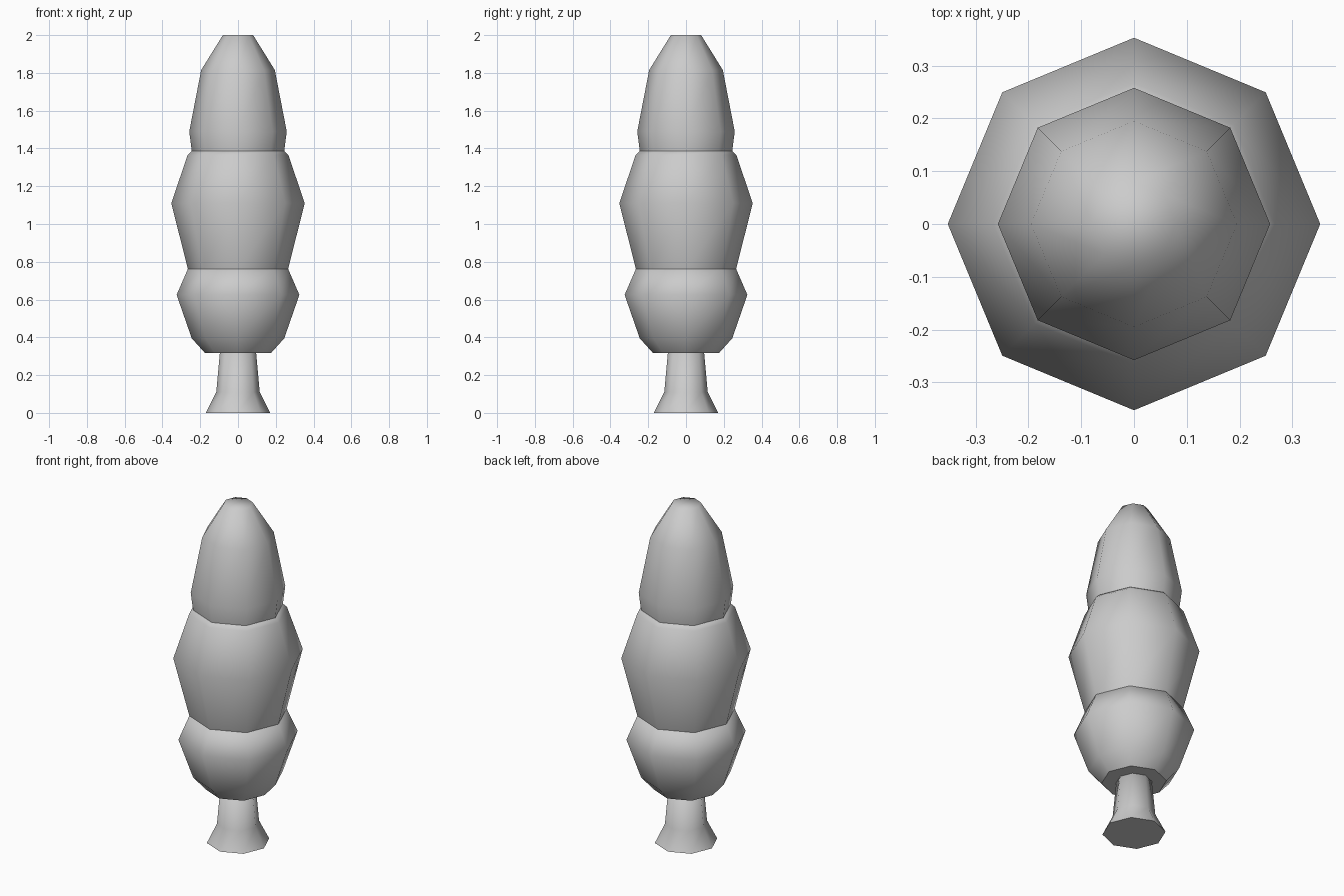
import bpy, bmesh
from math import cos, sin, pi

if "Cube" in bpy.data.objects:
    bpy.data.objects.remove(bpy.data.objects["Cube"])

SIDES = 8


def lathe(name, profile):
    """Closed eight-sided solid from (radius, height) points, smooth with a crisp base."""
    bm = bmesh.new()
    rings = [[bm.verts.new((r * cos(2 * pi * i / SIDES), r * sin(2 * pi * i / SIDES), z))
              for i in range(SIDES)] for r, z in profile]
    for low, high in zip(rings, rings[1:]):
        for i in range(SIDES):
            j = (i + 1) % SIDES
            bm.faces.new((low[i], low[j], high[j], high[i]))
    base = bm.faces.new(rings[0][::-1])
    bm.faces.new(rings[-1])
    for f in bm.faces:
        f.smooth = True
    for e in base.edges:
        e.smooth = False
    mesh = bpy.data.meshes.new(name)
    bm.to_mesh(mesh)
    bm.free()
    obj = bpy.data.objects.new(name, mesh)
    bpy.context.collection.objects.link(obj)
    return obj


# Flared trunk, running up into the foliage
lathe("trunk", [(0.17, 0), (0.115, 0.11), (0.095, 0.33)])

# Three stacked foliage tiers, each seated on the one below
lathe("lower_foliage", [(0.175, 0.317), (0.245, 0.395), (0.325, 0.625), (0.262, 0.77)])
lathe("middle_foliage", [(0.265, 0.76), (0.353, 1.11), (0.267, 1.365), (0.235, 1.395)])
lathe("upper_foliage", [(0.245, 1.387), (0.258, 1.49), (0.195, 1.815), (0.08, 2.0)])
